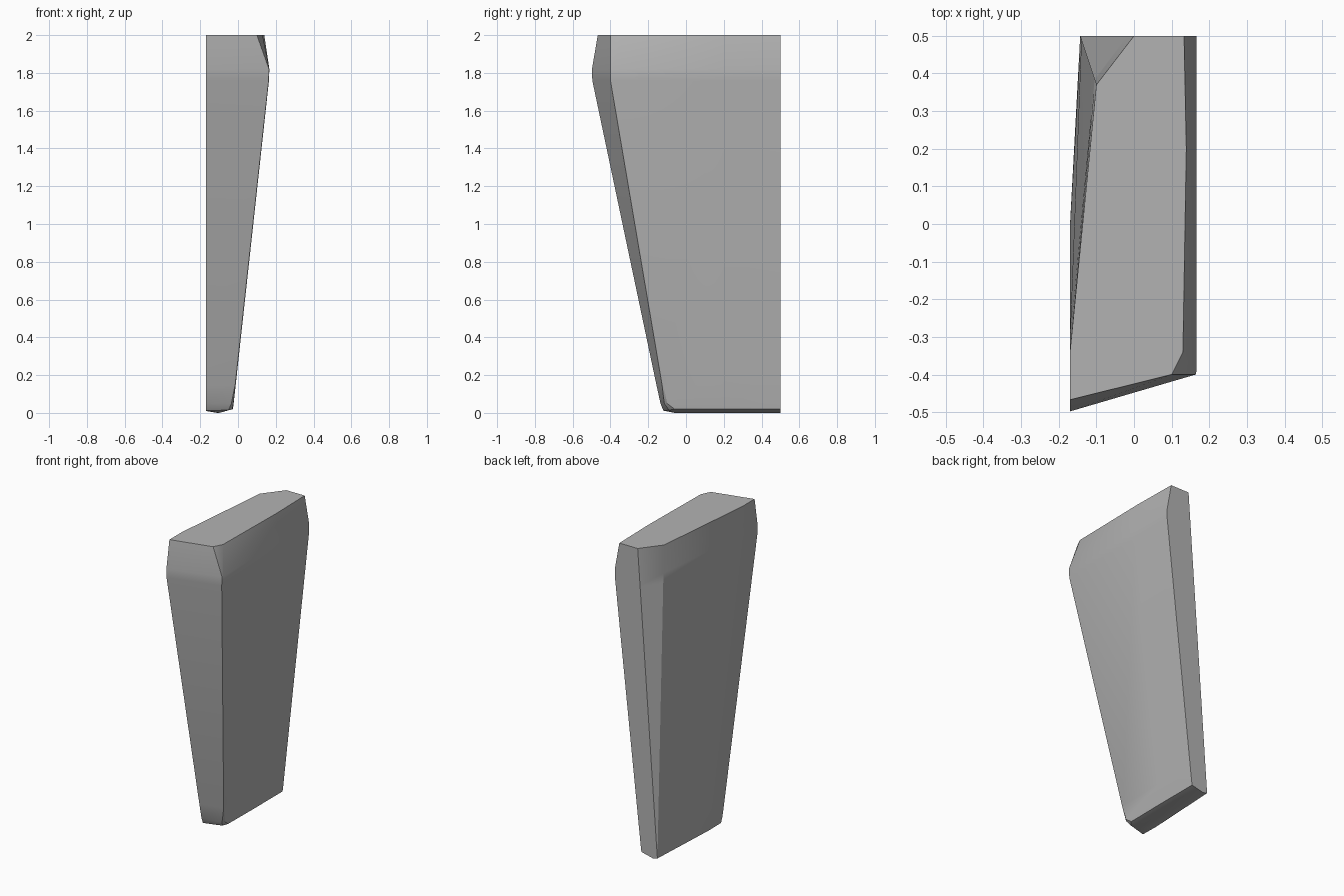
import bpy
import bmesh
from mathutils import Vector

cube = bpy.data.objects.get("Cube")
if cube:
    bpy.data.objects.remove(cube)

BACK, LEFT = 0.5, -0.17


def lerp(a, b, t):
    return a + (b - a) * t


def section(z, front, corner_a, corner_b, side):
    """Horizontal outline: front edge, rounded corner, flat side, back, chamfer, bent side."""
    t = z / 2
    return [Vector((x, y, z)) for x, y in (
        (LEFT, front), corner_a, corner_b,
        (side + 0.006 * (z == 2), 0.2), (side, BACK),
        (lerp(-0.143, 0, t), BACK),
        (lerp(-0.143, -0.10, t), lerp(BACK, 0.37, t)),
        (LEFT, lerp(0, -0.34, t)))]


# Sections from the foot to the flat top
sections = [
    section(0.0, -0.12, (-0.05, -0.09), (-0.03, -0.06), -0.027),
    section(0.05, -0.135, (-0.035, -0.115), (-0.024, -0.10), -0.023),
    section(0.15, -0.157, (-0.015, -0.127), (-0.012, -0.12), -0.012),
    section(1.76, -0.496, (0.162, -0.40), (0.164, -0.39), 0.164),
    section(1.82, -0.498, (0.164, -0.40), (0.166, -0.39), 0.166),
    section(2.0, -0.467, (0.10, -0.40), (0.13, -0.34), 0.133),
]
# Lift the foot rim so the underside falls to a keel
for p, z in zip(sections[0], (0.012, 0.015, 0.02, 0.02, 0.02, 0.008, 0.008, 0.01)):
    p.z = z

bm = bmesh.new()
rings = [[bm.verts.new(p) for p in s] for s in sections]
for low, high in zip(rings, rings[1:]):
    for i in range(len(low)):
        j = (i + 1) % len(low)
        bm.faces.new((low[i], low[j], high[j], high[i]))
bm.faces.new(rings[-1])

# Underside
front, ca, cb, mid, back, inner, chamfer, bend = rings[0]
keel_front = bm.verts.new((-0.10, -0.06, 0))
keel_back = bm.verts.new((-0.11, BACK, 0))
for loop in ((front, keel_front, ca), (ca, keel_front, cb),
             (cb, keel_front, keel_back, back, mid),
             (back, keel_back, inner),
             (front, bend, chamfer, keel_back, keel_front)):
    bm.faces.new(loop)

bmesh.ops.remove_doubles(bm, verts=bm.verts, dist=0.0005)
bmesh.ops.recalc_face_normals(bm, faces=bm.faces)
mesh = bpy.data.meshes.new("tapered_slab")
bm.to_mesh(mesh)
bm.free()

slab = bpy.data.objects.new("tapered_slab", mesh)
bpy.context.collection.objects.link(slab)

# Plain grey
grey = bpy.data.materials.new("plain_grey")
grey.use_nodes = True
colour = (0.45, 0.45, 0.45, 1)
grey.diffuse_color = colour
grey.node_tree.nodes["Principled BSDF"].inputs["Base Color"].default_value = colour
mesh.materials.append(grey)

bpy.context.view_layer.objects.active = slab
slab.select_set(True)
bpy.ops.object.shade_smooth_by_angle(angle=0.56)
